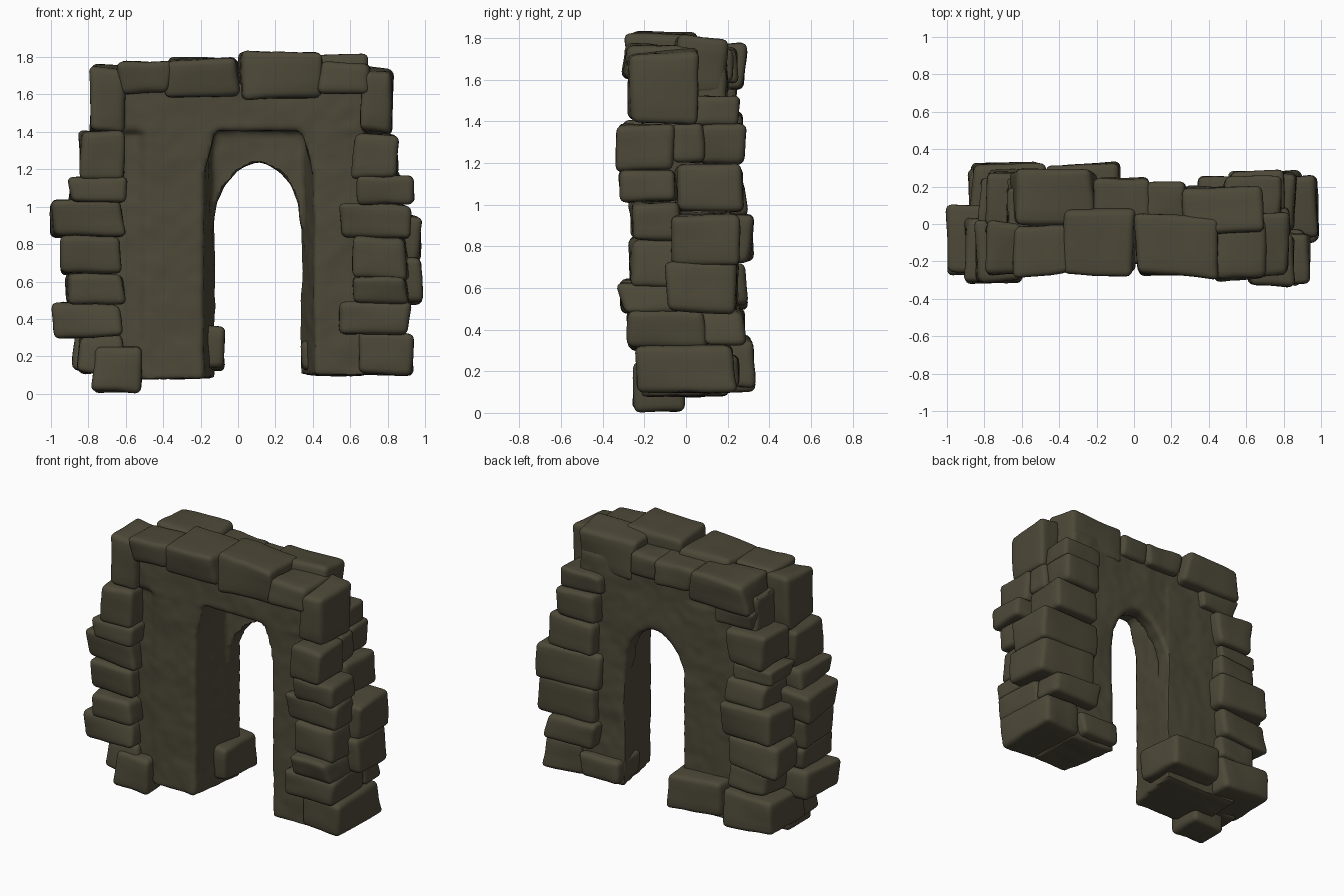
import bpy, bmesh, random
from mathutils import Vector, noise

if "Cube" in bpy.data.objects:
    bpy.data.objects.remove(bpy.data.objects["Cube"])

random.seed(7)
mat = bpy.data.materials.new("dark olive stone")
mat.diffuse_color = (0.075, 0.066, 0.040, 1)
mat.use_nodes = True
mat.node_tree.nodes["Principled BSDF"].inputs["Base Color"].default_value = mat.diffuse_color


def finish(name, bm, angle=0.9):
    me = bpy.data.meshes.new(name)
    bmesh.ops.recalc_face_normals(bm, faces=bm.faces)
    bm.to_mesh(me)
    bm.free()
    ob = bpy.data.objects.new(name, me)
    bpy.context.collection.objects.link(ob)
    me.materials.append(mat)
    bpy.ops.object.select_all(action='DESELECT')
    ob.select_set(True)
    bpy.context.view_layer.objects.active = ob
    bpy.ops.object.shade_smooth_by_angle(angle=angle)
    return ob


def stone(name, z0, z1, x0, x1, y0, y1):
    """Rounded block with skewed corners and a slightly uneven surface."""
    c = Vector((x0 + x1, y0 + y1, z0 + z1)) / 2
    half = Vector((x1 - x0, y1 - y0, z1 - z0)) / 2
    r = min(0.036, min(half) * 0.4)
    bm = bmesh.new()
    bmesh.ops.create_cube(bm, size=2)
    bmesh.ops.subdivide_edges(bm, edges=bm.edges[:], cuts=7, use_grid_fill=True)
    # each corner is moved by its own amount
    pull = {(i, j, k): Vector([random.uniform(-0.04, 0.14) * min(h, 0.17) * 1.6 for h in half])
            for i in (0, 1) for j in (0, 1) for k in (0, 1)}
    for v in bm.verts:
        t = v.co.copy()
        p, core = Vector(), Vector()
        for a in range(3):
            s, m, inner = (1 if t[a] >= 0 else -1), abs(t[a]), half[a] - r
            p[a] = s * (inner * m * 2 if m <= 0.5 else inner + r * (m - 0.5) * 2)
            core[a] = max(-inner, min(inner, p[a]))
        d = p - core
        if d.length > 1e-6:
            p = core + d.normalized() * r
        u = [(p[a] / half[a] + 1) / 2 for a in range(3)]
        off = Vector()
        for key, q in pull.items():
            w = 1
            for a in range(3):
                w *= u[a] if key[a] else 1 - u[a]
            off += Vector([(-1 if key[a] else 1) * q[a] for a in range(3)]) * w
        p += off + c
        v.co = p + noise.noise_vector(p * 9) * 0.007
        v.co.z = max(0, v.co.z)
    return finish(name, bm)


def prism(bm, pts, lo, hi, axis):
    """Extrude a 2D outline along z (plan outline) or y (front outline)."""
    def at(p, h):
        return (p[0], p[1], h) if axis == 'z' else (p[0], h, p[1])
    a = [bm.verts.new(at(p, lo)) for p in pts]
    b = [bm.verts.new(at(p, hi)) for p in pts]
    faces = [bm.faces.new(a), bm.faces.new(b)]
    for i in range(len(pts)):
        j = (i + 1) % len(pts)
        faces.append(bm.faces.new((a[i], a[j], b[j], b[i])))
    bmesh.ops.recalc_face_normals(bm, faces=faces)


# Plaster wall: two splayed legs, lintel and thin rear arch panel fused together
bm = bmesh.new()
prism(bm, [(-.68, -.17), (-.53, -.18), (-.49, -.205), (-.185, -.21), (-.12, .2), (-.68, .2)],
      0.08, 1.5, 'z')
prism(bm, [(.68, -.2), (.41, -.21), (.335, .195), (.68, .195)], 0.1, 1.5, 'z')
prism(bm, [(-.68, -.21), (.68, -.21), (.68, .195), (-.68, .195)], 1.405, 1.66, 'z')
# haunches where the jambs lean in under the lintel
prism(bm, [(-.25, 1.45), (-.25, 1.15), (-.18, 1.18), (-.12, 1.42)], -.205, .15, 'y')
prism(bm, [(.45, 1.45), (.45, 1.15), (.4, 1.18), (.34, 1.42)], -.205, .15, 'y')
prism(bm, [(-.25, 1.45), (-.25, .85), (-.125, .9), (-.11, 1.02), (-.07, 1.11), (0, 1.195),
           (.06, 1.225), (.105, 1.24), (.16, 1.225), (.22, 1.19), (.28, 1.12), (.315, 1.02),
           (.33, .9), (.45, .85), (.45, 1.45)], 0.09, 0.195, 'y')
wall = finish("plaster_wall", bm)
mod = wall.modifiers.new("fuse", 'REMESH')
mod.mode, mod.voxel_size = 'VOXEL', 0.018
bpy.ops.object.modifier_apply(modifier=mod.name)
for v in wall.data.vertices:
    v.co += noise.noise_vector(v.co * 5) * 0.008 + noise.noise_vector(v.co * 14) * 0.004
if not wall.data.materials:
    wall.data.materials.append(mat)
bpy.ops.object.shade_smooth_by_angle(angle=0.9)

# Stones as (z0, z1, x0, x1, y0, y1)
front_left = [
    (1.39, 1.76, -.79, -.60, -.28, .02), (1.14, 1.41, -.85, -.59, -.31, .02),
    (1.01, 1.17, -.91, -.57, -.32, .05), (.83, 1.05, -1.0, -.60, -.27, .10),
    (.62, .85, -.95, -.61, -.28, .06), (.48, .64, -.92, -.60, -.32, .04),
    (.30, .49, -1.0, -.60, -.28, .08), (.10, .32, -.87, -.60, -.24, .06),
    (.005, .265, -.79, -.49, -.26, .01)]
front_right = [
    (1.38, 1.75, .65, .84, -.28, .06), (1.15, 1.40, .60, .86, -.33, -.05),
    (1.01, 1.17, .62, .96, -.33, -.02), (.82, 1.03, .54, .92, -.28, 0),
    (.61, .85, .61, .92, -.28, -.02), (.47, .64, .61, .91, -.33, 0),
    (.31, .49, .54, .92, -.28, .12), (.10, .34, .62, .94, -.24, .25)]
rear_right = [
    (1.38, 1.53, .47, .79, .03, .26), (1.18, 1.40, .49, .83, .07, .29),
    (1.19, 1.40, .68, .84, -.08, .09), (.95, 1.19, .50, .87, -.06, .28),
    (.71, .97, .49, 1.0, -.10, .26), (.48, .73, .50, .985, -.10, .27),
    (.32, .50, .49, .91, .07, .29), (.11, .28, .32, .66, -.02, .26)]
rear_left = [
    (1.44, 1.57, -.68, -.36, 0, .25), (1.20, 1.46, -.79, -.48, -.02, .28),
    (1.10, 1.22, -.84, -.52, 0, .26), (.94, 1.12, -.80, -.48, -.02, .29),
    (.71, .96, -.88, -.47, .01, .33), (.50, .73, -.89, -.50, 0, .29),
    (.35, .52, -.82, -.48, .02, .28), (.10, .37, -.88, -.47, -.05, .33),
    (.12, .38, -.50, -.07, -.04, .33)]
top = [
    (1.60, 1.78, -.65, -.35, -.29, 0), (1.57, 1.80, -.39, .02, -.28, .11),
    (1.57, 1.83, -.01, .45, -.29, .06), (1.60, 1.78, .43, .71, -.31, .02),
    (1.54, 1.78, -.66, -.20, -.02, .29), (1.58, 1.76, -.22, .09, .02, .26),
    (1.58, 1.75, .06, .29, .02, .23), (1.51, 1.82, .26, .71, -.06, .205)]
groups = {"front_left_stone": front_left, "front_right_stone": front_right,
          "rear_right_stone": rear_right, "rear_left_stone": rear_left, "cap_stone": top}
for name, rows in groups.items():
    for i, row in enumerate(rows):
        stone(f"{name}_{i + 1}", *row)
